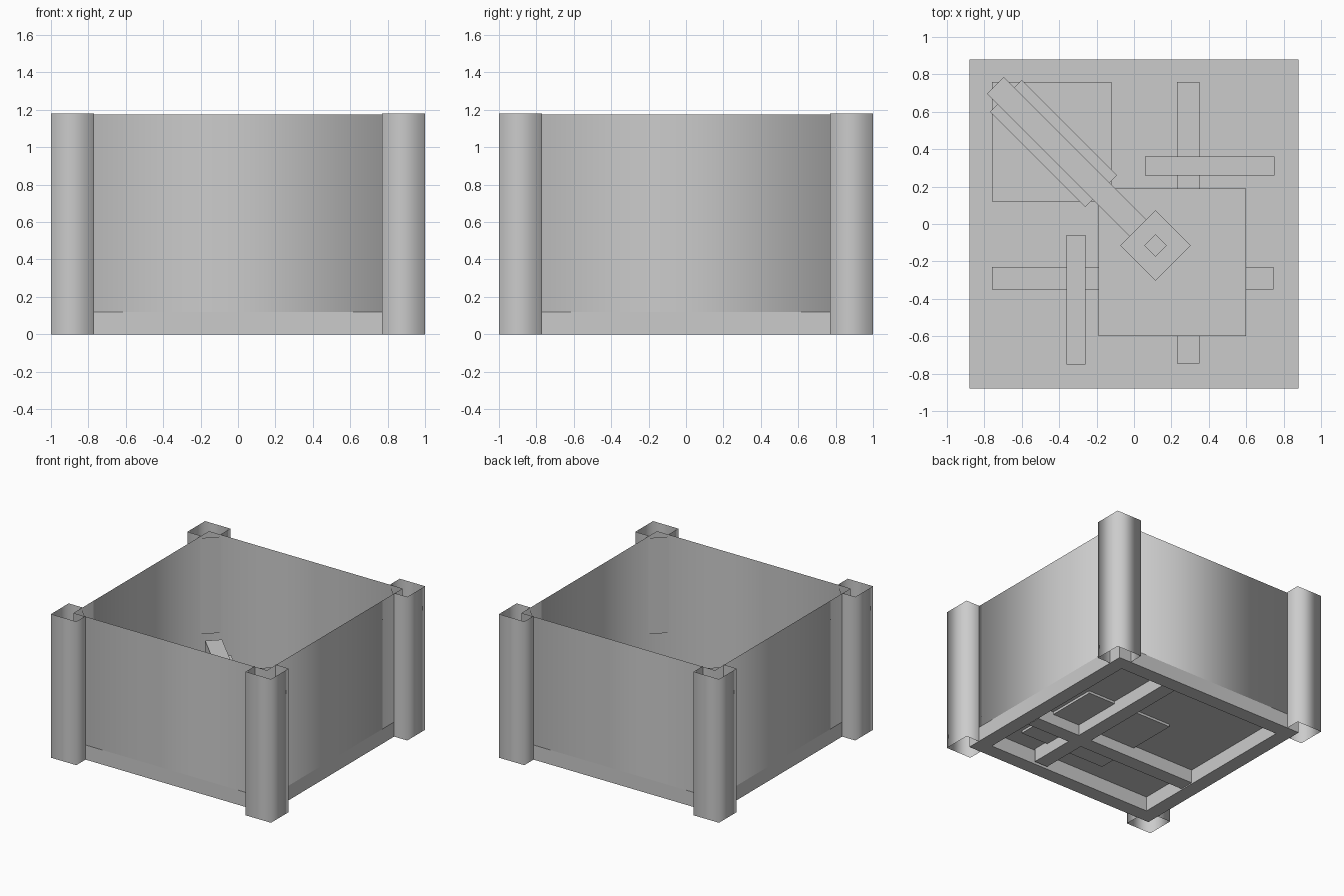
import bpy, bmesh, math
from mathutils import Matrix, Vector

if "Cube" in bpy.data.objects:
    bpy.data.objects.remove(bpy.data.objects["Cube"])

H = 1.18      # overall height
W = 0.88      # wall plane
IN = 0.76     # inner edge of the base frame
P = 0.77      # inner side of the corner posts


def finish(name, bm, smooth=False):
    me = bpy.data.meshes.new(name)
    bm.to_mesh(me)
    bm.free()
    for p in me.polygons:
        p.use_smooth = smooth
    ob = bpy.data.objects.new(name, me)
    bpy.context.collection.objects.link(ob)
    return ob


def sheet(name, pts, z0, z1, closed=False, smooth=False):
    # upright single-sheet wall following a plan outline
    bm = bmesh.new()
    lo, hi = [[bm.verts.new((x, y, z)) for x, y in pts] for z in (z0, z1)]
    n = len(pts)
    for i in range(n if closed else n - 1):
        j = (i + 1) % n
        bm.faces.new((lo[i], lo[j], hi[j], hi[i]))
    return finish(name, bm, smooth)


def box(name, x0, x1, y0, y1, z0, z1, turn=0.0):
    bm = bmesh.new()
    bmesh.ops.create_cube(bm, size=1)
    c = Vector(((x0 + x1) / 2, (y0 + y1) / 2, (z0 + z1) / 2))
    bm.transform(Matrix.Translation(c) @ Matrix.Rotation(turn, 4, 'Z') @
                 Matrix.Diagonal((x1 - x0, y1 - y0, z1 - z0, 1)))
    return finish(name, bm)


def mirrored(name, x0, x1, y0, y1, z0, z1):
    # a part and its reflection across the diagonal
    box(name + "_a", x0, x1, y0, y1, z0, z1)
    box(name + "_b", -y1, -y0, -x1, -x0, z0, z1)


# corner posts wrapped around the outside of each corner, with an inner chamfer
post = [(W, P), (1, P), (1, 1), (P, 1), (P, W)]
chamfer = [(P, W), (W, P)]
for k in range(4):
    r = Matrix.Rotation(k * math.pi / 2, 2)
    turn = lambda pts: [tuple(r @ Vector(p)) for p in pts]
    sheet("corner_post", turn(post), 0, H, smooth=True)
    sheet("corner_chamfer", turn(chamfer), 0.37, 1.16)

# thin outer walls
square = [(-W, -W), (W, -W), (W, W), (-W, W)]
sheet("walls", square, 0.12, 1.175, closed=True, smooth=True)

# base frame around the bottom
for s in (-1, 1):
    a, b = sorted((s * IN, s * W))
    box("base_rail_side", a, b, -W, W, 0, 0.12)
    box("base_rail_end", -IN, IN, a, b, 0, 0.12)

# floor sheet
bm = bmesh.new()
bmesh.ops.create_grid(bm, x_segments=1, y_segments=1, size=IN,
                      matrix=Matrix.Translation((0, 0, 0.12)))
finish("floor", bm)

# crossing floor beams, cross bars and central platform
mirrored("floor_beam", 0.23, 0.35, -0.745, IN, 0.01, 0.24)
mirrored("cross_bar", 0.06, 0.75, 0.26, 0.36, 0.12, 0.26)
box("platform", -0.19, 0.60, -0.60, 0.19, 0.10, 0.25)

# raised back corner slab
box("corner_slab", -IN, -0.12, 0.12, IN, 0.12, 0.18)

# diagonal beam with its wider lower layer
d = math.radians(-45)
for name, cx, length, width, z0, z1 in (
        ("diagonal_beam", -0.345, 1.12, 0.127, 0.25, 0.37),
        ("diagonal_beam_base", -0.43, 0.72, 0.24, 0.18, 0.27)):
    box(name, cx - length / 2, cx + length / 2,
        -cx - width / 2, -cx + width / 2, z0, z1, d)

# stepped diamond block at the beam end
for half, z in ((0.134, 0.38), (0.042, 0.40)):
    box("diamond_block", 0.115 - half, 0.115 + half,
        -0.115 - half, -0.115 + half, 0.25, z, d)
